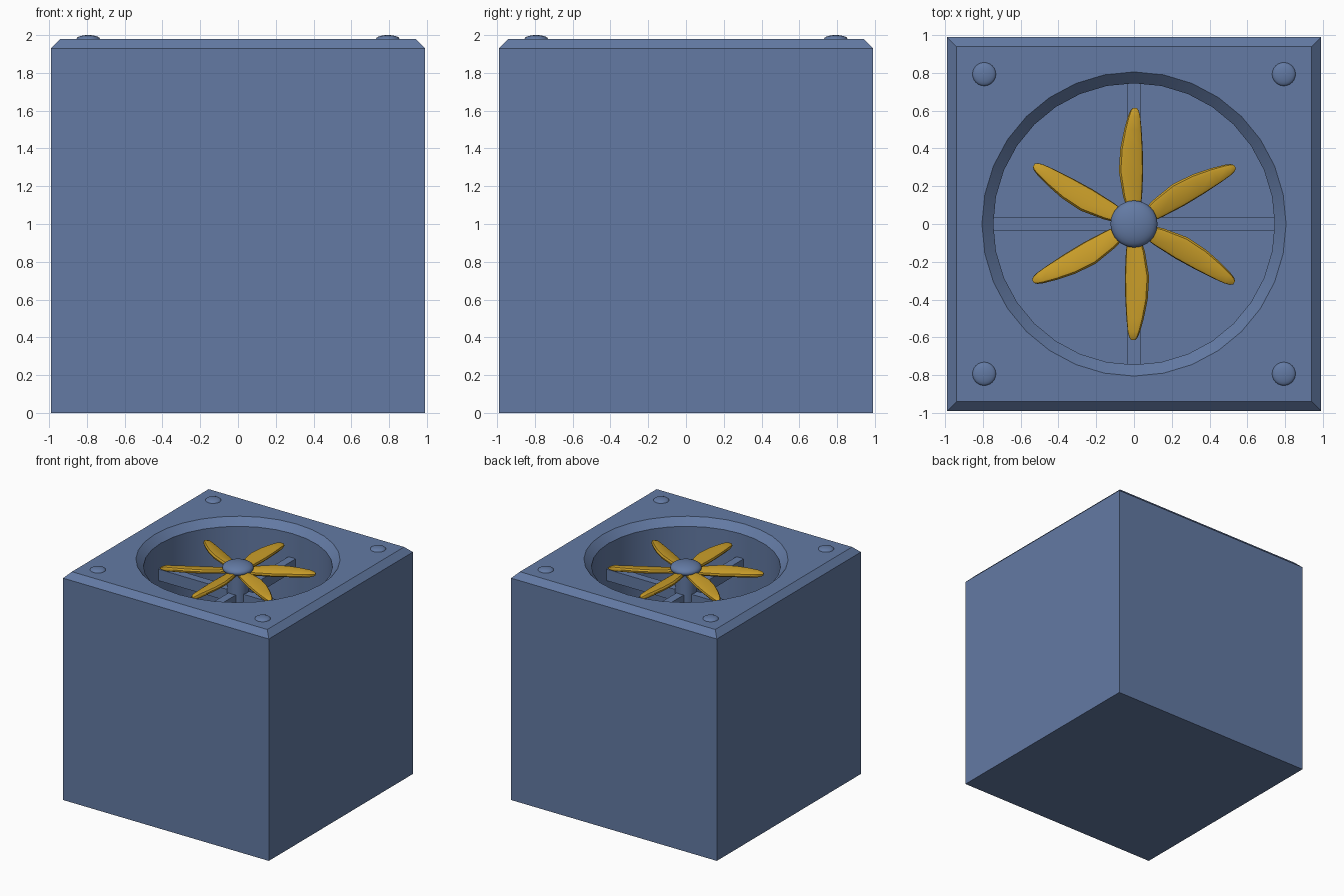
import bpy, bmesh, math
from mathutils import Matrix, Vector

if "Cube" in bpy.data.objects:
    bpy.data.objects.remove(bpy.data.objects["Cube"])


def material(name, col):
    m = bpy.data.materials.new(name)
    m.diffuse_color = (*col, 1)
    m.use_nodes = True
    m.node_tree.nodes["Principled BSDF"].inputs["Base Color"].default_value = m.diffuse_color
    return m


BLUE = material("slate blue", (0.125, 0.195, 0.37))
GOLD = material("golden yellow", (0.58, 0.335, 0.022))


def finish(bm, name, mat, smooth=True):
    bmesh.ops.recalc_face_normals(bm, faces=bm.faces[:])
    me = bpy.data.meshes.new(name)
    bm.to_mesh(me)
    bm.free()
    ob = bpy.data.objects.new(name, me)
    bpy.context.collection.objects.link(ob)
    me.materials.append(mat)
    if smooth:
        bpy.ops.object.select_all(action='DESELECT')
        ob.select_set(True)
        bpy.context.view_layer.objects.active = ob
        bpy.ops.object.shade_smooth_by_angle(angle=math.radians(30))
    return ob


def ring(bm, pts):
    return [bm.verts.new(p) for p in pts]


def bridge(bm, a, b):
    n = len(a)
    for i in range(n):
        bm.faces.new((a[i], a[(i + 1) % n], b[(i + 1) % n], b[i]))


def square(s, z):
    return [(s, s, z), (-s, s, z), (-s, -s, z), (s, -s, z)]


def circle(r, z, n=32):
    return [(r * math.cos(2 * math.pi * i / n), r * math.sin(2 * math.pi * i / n), z)
            for i in range(n)]


# housing: chamfered box with a round, bevelled well in the top
bm = bmesh.new()
outer = [ring(bm, square(s, z)) for s, z in ((0.99, 0), (0.99, 1.93), (0.94, 1.98))]
well = [ring(bm, circle(r, z)) for r, z in ((0.805, 1.98), (0.745, 1.92), (0.745, 0.6))]
for loops in (outer, well):
    for a, b in zip(loops, loops[1:]):
        bridge(bm, a, b)
bm.faces.new(outer[0])
bm.faces.new(well[-1])
rim = [e for e in bm.edges if all(abs(v.co.z - 1.98) < 1e-5 for v in e.verts)]
bmesh.ops.triangle_fill(bm, edges=rim, use_beauty=True)
finish(bm, "housing", BLUE)

# low domed screw heads in the corners
for i, (sx, sy) in enumerate(((1, 1), (-1, 1), (-1, -1), (1, -1))):
    bm = bmesh.new()
    bmesh.ops.create_uvsphere(
        bm, u_segments=24, v_segments=12, radius=1,
        matrix=Matrix.Translation((0.793 * sx, 0.793 * sy, 1.98)) @ Matrix.Diagonal((0.062, 0.062, 0.02, 1)))
    finish(bm, f"screw_head_{i + 1}", BLUE)

# crossed support bars
for name, size in (("support_bar_x", (1.49, 0.07, 0.1, 1)), ("support_bar_y", (0.07, 1.49, 0.1, 1))):
    bm = bmesh.new()
    bmesh.ops.create_cube(bm, size=1, matrix=Matrix.Translation((0, 0, 1.66)) @ Matrix.Diagonal(size))
    finish(bm, name, BLUE, False)

# motor post and hub cap
bm = bmesh.new()
bmesh.ops.create_cone(bm, cap_ends=True, segments=32, radius1=0.085, radius2=0.085, depth=0.3,
                      matrix=Matrix.Translation((0, 0, 1.75)))
finish(bm, "motor_post", BLUE)
bm = bmesh.new()
bmesh.ops.create_uvsphere(bm, u_segments=32, v_segments=16, radius=1,
                          matrix=Matrix.Translation((0, 0, 1.91)) @ Matrix.Diagonal((0.124, 0.124, 0.05, 1)))
finish(bm, "hub_cap", BLUE)

# six pitched blades: (distance, counter-clockwise edge, clockwise edge)
STATIONS = ((0.07, 0.035, -0.035), (0.15, 0.06, -0.044), (0.28, 0.082, -0.05), (0.40, 0.074, -0.047),
            (0.50, 0.053, -0.041), (0.57, 0.033, -0.034), (0.60, 0.02, -0.026), (0.615, 0.006, -0.014))
SECTION = ((0, 0), (0.06, 0.75), (0.2, 1), (0.8, 1), (0.94, 0.75), (1, 0),
           (0.94, -0.75), (0.8, -1), (0.2, -1), (0.06, -0.75))
PITCH = Matrix.Rotation(math.radians(12), 4, 'X')
for k in range(6):
    turn = Matrix.Translation((0, 0, 1.88)) @ Matrix.Rotation(math.radians(30 + 60 * k), 4, 'Z') @ PITCH
    bm = bmesh.new()
    loops = []
    for r, a, b in STATIONS:
        h = 0.02 if r < 0.59 else 0.013 if r < 0.61 else 0.006
        loops.append(ring(bm, [turn @ Vector((r, b + (a - b) * u, h * v)) for u, v in SECTION]))
    for a, b in zip(loops, loops[1:]):
        bridge(bm, a, b)
    bm.faces.new(loops[0])
    bm.faces.new(loops[-1])
    finish(bm, f"fan_blade_{k + 1}", GOLD)
